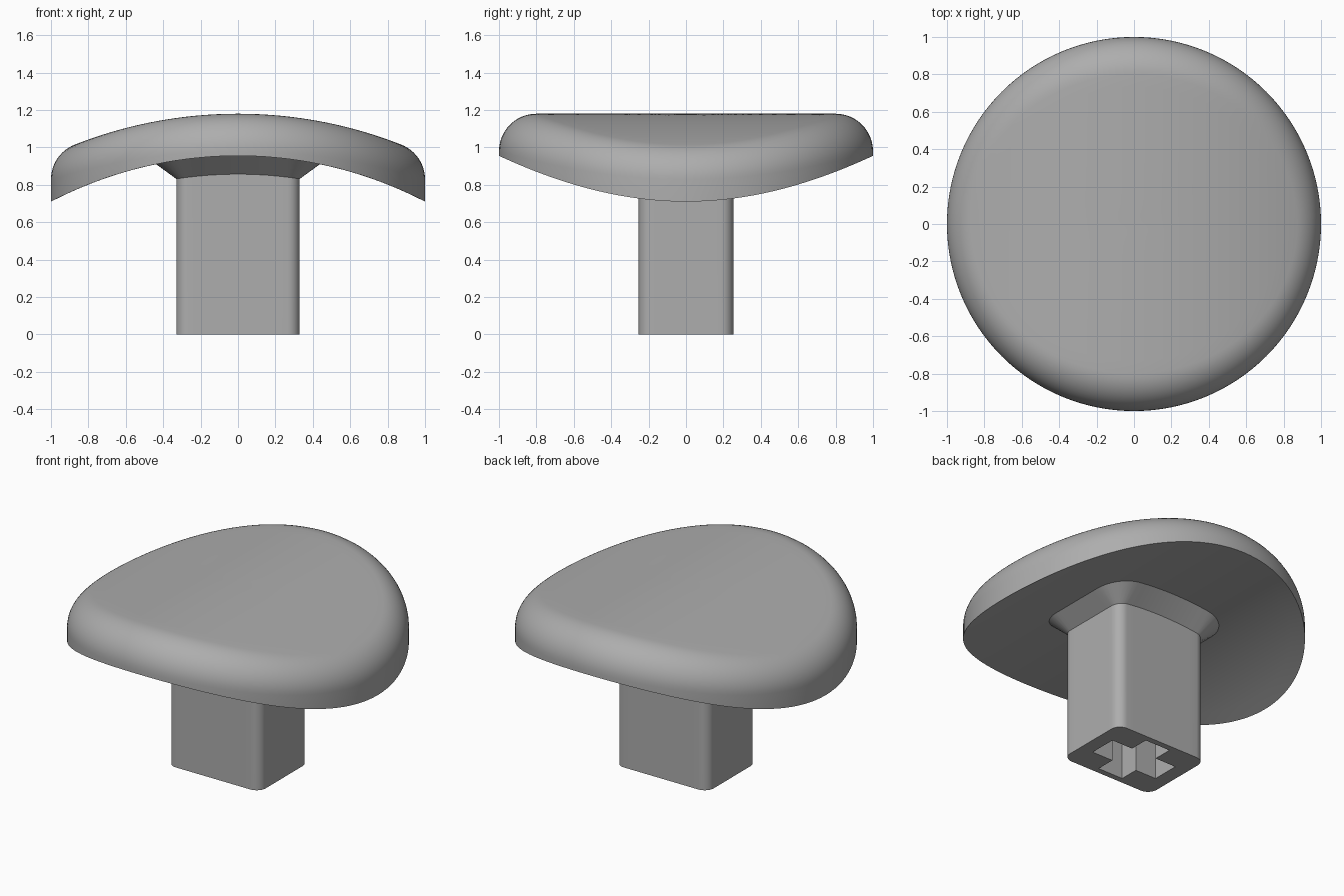
import bpy, bmesh
from math import sin, cos, pi, sqrt, radians
from mathutils import Vector

cube = bpy.data.objects.get("Cube")
if cube:
    bpy.data.objects.remove(cube)

grey = bpy.data.materials.new("neutral grey")
grey.use_nodes = True
colour = (0.42, 0.42, 0.42, 1)
grey.diffuse_color = colour
grey.node_tree.nodes["Principled BSDF"].inputs["Base Color"].default_value = colour

AXIS_Z = -1.21      # height of the axis both curved faces share
R_TOP, R_UNDER, FILLET = 2.39, 2.165, 0.2


def arch(x, radius):
    return AXIS_Z + sqrt(radius * radius - x * x)


def ring(bm, points):
    return [bm.verts.new(p) for p in points]


def bridge(bm, a, b):
    n = len(a)
    for i in range(n):
        j = (i + 1) % n
        bm.faces.new((a[i], a[j], b[j], b[i]))


def finish(bm, name):
    bmesh.ops.recalc_face_normals(bm, faces=bm.faces)
    mesh = bpy.data.meshes.new(name)
    bm.to_mesh(mesh)
    bm.free()
    mesh.materials.append(grey)
    obj = bpy.data.objects.new(name, mesh)
    bpy.context.collection.objects.link(obj)
    bpy.ops.object.select_all(action="DESELECT")
    obj.select_set(True)
    bpy.context.view_layer.objects.active = obj
    bpy.ops.object.shade_smooth_by_angle(angle=radians(25))
    return obj


# Round cap: arched underside, upright rim, rolling-ball fillet, arched top
SIDES, STEPS, RINGS = 128, 12, 12
around = [Vector((cos(2 * pi * i / SIDES), sin(2 * pi * i / SIDES), 0)) for i in range(SIDES)]


def fillet_point(d, t):
    c = d * (1 - FILLET)
    c.z = arch(c.x, R_TOP - FILLET)
    up = Vector((c.x, 0, c.z - AXIS_Z)).normalized()
    return c + FILLET * d.slerp(up, t)


def arched_disc(bm, edge, radius):
    """Close a ring with shrinking rings that lie on the arch."""
    rim = [v.co.copy() for v in edge]
    last = edge
    for k in range(RINGS - 1, 0, -1):
        s = k / RINGS
        new = ring(bm, [(p.x * s, p.y * s, arch(p.x * s, radius)) for p in rim])
        bridge(bm, last, new)
        last = new
    centre = bm.verts.new((0, 0, arch(0, radius)))
    for i in range(SIDES):
        bm.faces.new((last[i], last[(i + 1) % SIDES], centre))


bm = bmesh.new()
bottom = ring(bm, [(d.x, d.y, arch(d.x, R_UNDER)) for d in around])
arched_disc(bm, bottom, R_UNDER)
last = bottom
for k in range(STEPS + 1):
    new = ring(bm, [fillet_point(d, k / STEPS) for d in around])
    bridge(bm, last, new)
    last = new
arched_disc(bm, last, R_TOP)
finish(bm, "cap")

# Stem: rounded block with a flared collar that follows the underside
HALF_X, HALF_Y, CORNER, FLARE = 0.33, 0.253, 0.065, 0.11
ARC, SPAN = 8, 10


def outline(grow):
    """Rounded rectangle as (x, y), with extra points along the straight sides."""
    r, cx, cy = CORNER + grow, HALF_X - CORNER, HALF_Y - CORNER
    pts = []
    for q, (sx, sy) in enumerate(((1, 1), (-1, 1), (-1, -1), (1, -1))):
        for k in range(ARC + 1):
            a = (q + k / ARC) * pi / 2
            pts.append(Vector((sx * cx + r * cos(a), sy * cy + r * sin(a))))
        nx, ny = ((-sx, sy), (sx, -sy))[q % 2]
        nxt = Vector((nx * cx, ny * cy)) + r * Vector((cos(a), sin(a)))
        start = pts[-1]
        pts += [start.lerp(nxt, k / SPAN) for k in range(1, SPAN)]
    return pts


bm = bmesh.new()
inner, outer = outline(0), outline(FLARE)
foot = ring(bm, [(p.x, p.y, 0) for p in inner])
neck = ring(bm, [(p.x, p.y, arch(p.x, R_UNDER) - 0.098) for p in inner])
collar = ring(bm, [(p.x, p.y, arch(p.x, R_UNDER) + 0.002) for p in outer])
bridge(bm, foot, neck)
bridge(bm, neck, collar)

# Cross-shaped socket sunk into the foot
ARM_X, ARM_Y, ARM_W, DEPTH = 0.24, 0.215, 0.09, 0.5
quarter = [(ARM_X, ARM_W), (ARM_W, ARM_W), (ARM_W, ARM_Y)]
cross = quarter + [(-x, y) for x, y in reversed(quarter)]
cross += [(-x, -y) for x, y in cross]
mouth = ring(bm, [(x, y, 0) for x, y in cross])
floor = ring(bm, [(x, y, DEPTH) for x, y in cross])
bridge(bm, mouth, floor)
bm.faces.new(floor)
bm.edges.ensure_lookup_table()
loops = [bm.edges.get((r[i - 1], r[i])) for r in (foot, mouth) for i in range(len(r))]
bmesh.ops.triangle_fill(bm, edges=loops, use_beauty=True, normal=(0, 0, -1))
finish(bm, "stem")
